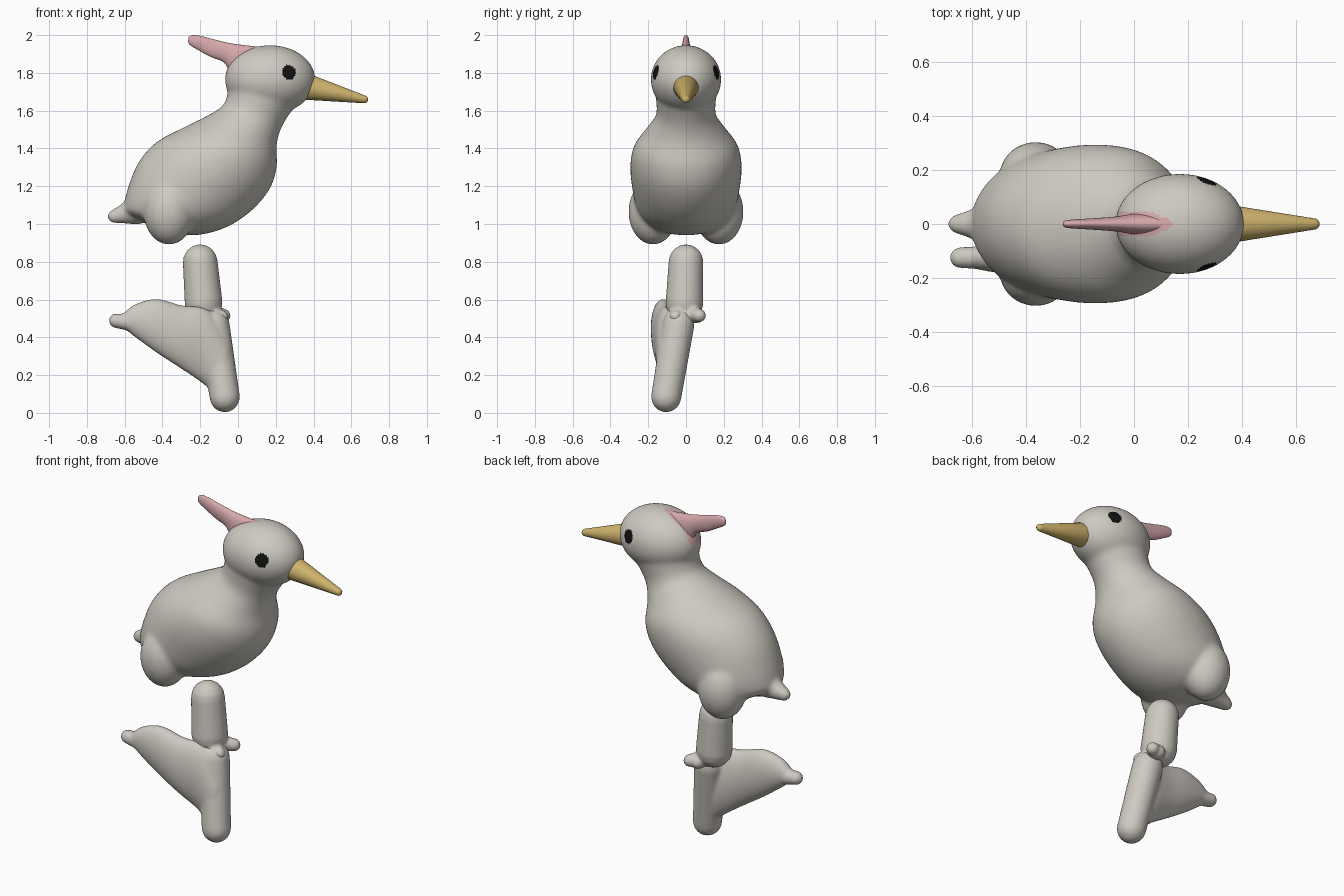
import bpy, bmesh, math
from mathutils import Vector, Matrix

if "Cube" in bpy.data.objects:
    bpy.data.objects.remove(bpy.data.objects["Cube"])


def material(name, rgb):
    m = bpy.data.materials.new(name)
    m.diffuse_color = (*rgb, 1)
    m.use_nodes = True
    m.node_tree.nodes["Principled BSDF"].inputs["Base Color"].default_value = m.diffuse_color
    return m


GREY = material("warm grey", (0.62, 0.59, 0.54))
PINK = material("dusty pink", (0.68, 0.40, 0.41))
GOLD = material("ochre beak", (0.62, 0.45, 0.15))
BLACK = material("eye black", (0.006, 0.006, 0.006))


def skin(bm, rings):
    """Closed skin over a list of point rings."""
    vs = [[bm.verts.new(p) for p in r] for r in rings]
    n = len(vs[0])
    faces = [bm.faces.new((a[i], a[(i + 1) % n], b[(i + 1) % n], b[i]))
             for a, b in zip(vs, vs[1:]) for i in range(n)]
    faces += [bm.faces.new(vs[0][::-1]), bm.faces.new(vs[-1])]
    bmesh.ops.recalc_face_normals(bm, faces=faces)


def spline(rows, steps=5):
    """Catmull-Rom interpolation of number rows."""
    rows = [Vector(r) for r in rows]
    out = []
    for i in range(len(rows) - 1):
        p0, p1, p2 = rows[max(i - 1, 0)], rows[i], rows[i + 1]
        p3 = rows[min(i + 2, len(rows) - 1)]
        for k in range(steps):
            t = k / steps
            out.append(0.5 * (2 * p1 + (p2 - p0) * t
                              + (2 * p0 - 5 * p1 + 4 * p2 - p3) * t * t
                              + (3 * p1 - p0 - 3 * p2 + p3) * t ** 3))
    return out + [rows[-1]]


def loft(bm, rows, sides=40):
    """Elliptic sections: edge A (x, z), edge B (x, z), half width, y centre."""
    rings = []
    for ax, az, bx, bz, w, y in spline(rows):
        c, d = Vector(((ax + bx) / 2, y, (az + bz) / 2)), Vector(((ax - bx) / 2, 0, (az - bz) / 2))
        rings.append([c + d * math.cos(t) + Vector((0, w * math.sin(t), 0))
                      for t in (2 * math.pi * i / sides for i in range(sides))])
    skin(bm, rings)


def ellipsoid(bm, c, r):
    bmesh.ops.create_uvsphere(bm, u_segments=40, v_segments=24, radius=1,
                              matrix=Matrix.Translation(c) @ Matrix.Diagonal((*r, 1)))


def capsule(bm, a, b, ra, rb, sides=32):
    a, b = Vector(a), Vector(b)
    q = (b - a).to_track_quat('Z', 'Y')
    L = (b - a).length
    prof = [(ra * math.sin(t), -ra * math.cos(t)) for t in (0.1, 0.4, 0.8, 1.2, 1.57)]
    prof += [(rb * math.cos(t), L + rb * math.sin(t)) for t in (0, 0.4, 0.8, 1.2, 1.47)]
    skin(bm, [[a + q @ Vector((r * math.cos(2 * math.pi * i / sides),
                               r * math.sin(2 * math.pi * i / sides), z))
               for i in range(sides)] for r, z in prof])


def finish(name, bm, mats, voxel=0, smooth=0):
    """Make the object; optionally fuse its parts and soften the joints."""
    me = bpy.data.meshes.new(name)
    bm.to_mesh(me)
    bm.free()
    ob = bpy.data.objects.new(name, me)
    bpy.context.collection.objects.link(ob)
    if voxel:
        r = ob.modifiers.new("fuse", 'REMESH')
        r.mode, r.voxel_size = 'VOXEL', voxel
        s = ob.modifiers.new("soften", 'SMOOTH')
        s.factor, s.iterations = 0.5, smooth
        bpy.context.view_layer.update()
        me = bpy.data.meshes.new_from_object(ob.evaluated_get(bpy.context.evaluated_depsgraph_get()))
        ob.modifiers.clear()
        ob.data = me
    me.materials.clear()
    for m in mats:
        me.materials.append(m)
    for p in me.polygons:
        p.use_smooth = True
        p.material_index = 0
    return ob


# Body: torso, head, hips and tail stub
bm = bmesh.new()
loft(bm, [(0.30, 1.62, -0.05, 1.72, 0.16, 0),
          (0.235, 1.52, -0.075, 1.635, 0.158, 0),
          (0.205, 1.42, -0.15, 1.58, 0.205, 0),
          (0.205, 1.30, -0.29, 1.51, 0.275, 0),
          (0.165, 1.18, -0.43, 1.435, 0.295, 0),
          (0.06, 1.06, -0.525, 1.33, 0.285, 0),
          (-0.08, 0.975, -0.58, 1.2, 0.26, 0),
          (-0.25, 0.94, -0.605, 1.1, 0.20, 0),
          (-0.44, 0.98, -0.61, 1.07, 0.08, 0)])
ellipsoid(bm, (0.17, 0, 1.765), (0.24, 0.187, 0.182))
for s in (-1, 1):
    ellipsoid(bm, (-0.365, s * 0.175, 1.065), (0.135, 0.13, 0.175))
capsule(bm, (-0.54, 0, 1.07), (-0.655, 0, 1.04), 0.075, 0.038)
body = finish("body", bm, [GREY, PINK, BLACK], 0.01, 22)

# Painted eyes and crest root on the head
for p in body.data.polygons:
    x, y, z = p.center
    if z > 1.7 and ((x - 0.27) / 0.036) ** 2 + ((z - 1.803) / 0.038) ** 2 < 1:
        p.material_index = 2
    elif z > 1.79 and x < 0.145 and abs(y) < 0.048 * min(1, (0.145 - x) / 0.1) ** 0.6:
        p.material_index = 1

# Crest fin
bm = bmesh.new()
loft(bm, [(0.12, 1.938, -0.045, 1.79, 0.04, 0),
          (0.04, 1.946, -0.06, 1.835, 0.036, 0),
          (-0.04, 1.957, -0.085, 1.862, 0.028, 0),
          (-0.13, 1.978, -0.145, 1.885, 0.022, 0),
          (-0.20, 1.996, -0.21, 1.92, 0.018, 0),
          (-0.245, 1.999, -0.255, 1.948, 0.014, 0),
          (-0.262, 1.988, -0.264, 1.965, 0.006, 0)])
finish("crest", bm, [PINK])

# Beak
bm = bmesh.new()
capsule(bm, (0.36, 0, 1.727), (0.668, 0, 1.66), 0.07, 0.021)
finish("beak", bm, [GOLD])

# Raised leg with its stubby toes
bm = bmesh.new()
capsule(bm, (-0.2, 0, 0.8), (-0.182, -0.008, 0.58), 0.092, 0.1)
capsule(bm, (-0.12, -0.055, 0.515), (-0.12, 0.06, 0.515), 0.04, 0.04)
capsule(bm, (-0.15, 0.02, 0.53), (-0.075, 0.07, 0.515), 0.045, 0.036)
capsule(bm, (-0.15, -0.02, 0.53), (-0.085, -0.055, 0.51), 0.04, 0.034)
finish("upper_leg", bm, [GREY], 0.008, 8)

# Lower leg with the broad fin swept back to a knob
bm = bmesh.new()
capsule(bm, (-0.07, -0.105, 0.083), (-0.13, -0.04, 0.47), 0.08, 0.085)
loft(bm, [(-0.62, 0.515, -0.61, 0.455, 0.032, -0.125),
          (-0.545, 0.575, -0.55, 0.405, 0.05, -0.125),
          (-0.43, 0.603, -0.43, 0.318, 0.066, -0.12),
          (-0.30, 0.57, -0.30, 0.233, 0.072, -0.11),
          (-0.15, 0.54, -0.20, 0.165, 0.075, -0.09),
          (-0.04, 0.36, -0.12, 0.10, 0.07, -0.085)])
capsule(bm, (-0.55, -0.125, 0.475), (-0.645, -0.125, 0.488), 0.045, 0.039)
finish("lower_leg", bm, [GREY], 0.008, 12)
